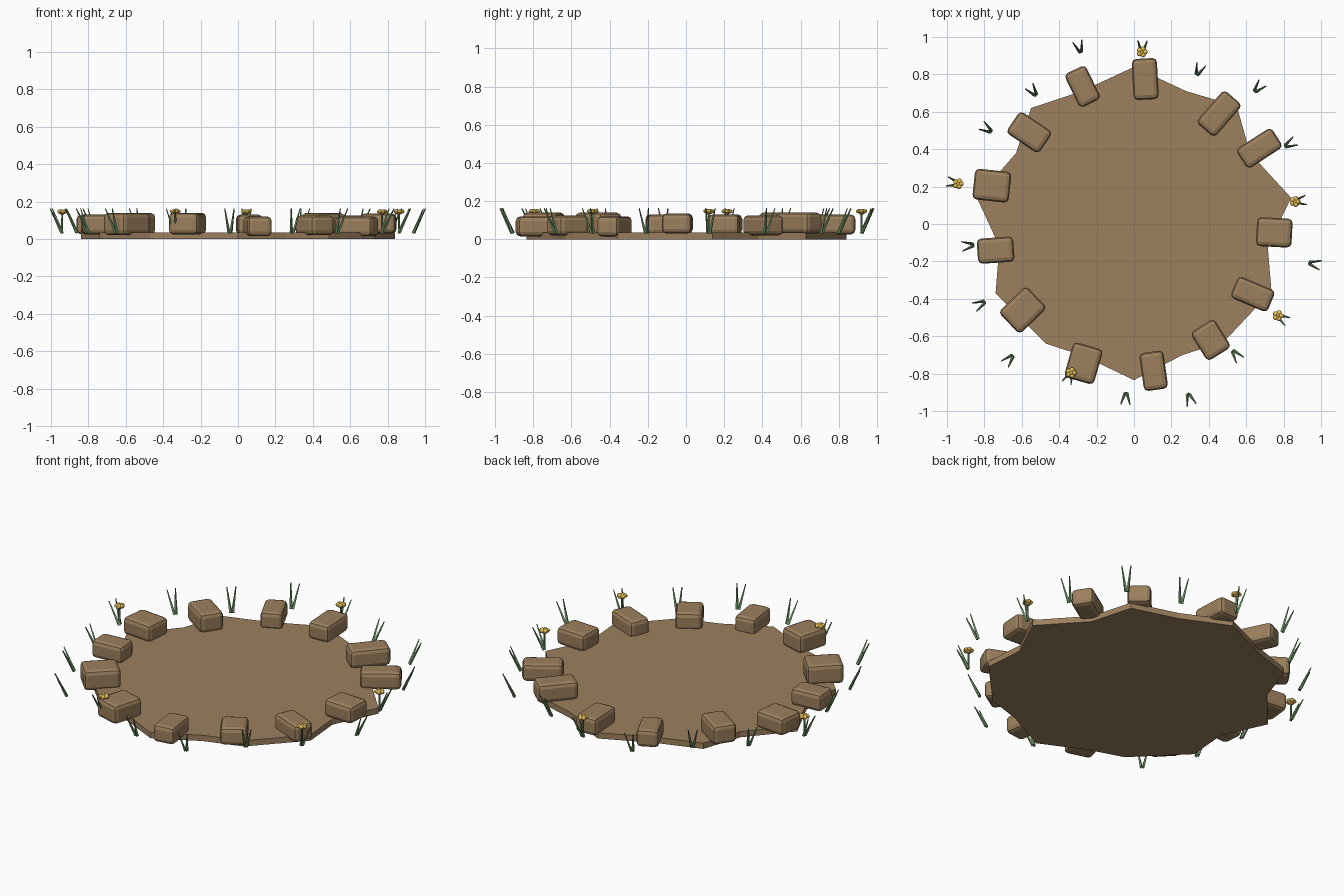
import bpy, bmesh, math
from mathutils import Vector, Matrix

if "Cube" in bpy.data.objects:
    bpy.data.objects.remove(bpy.data.objects["Cube"])

def material(name, rgb):
    m = bpy.data.materials.new(name)
    m.diffuse_color = (*rgb, 1)
    m.use_nodes = True
    m.node_tree.nodes["Principled BSDF"].inputs["Base Color"].default_value = m.diffuse_color
    return m

EARTH = material("earth brown", (0.332, 0.215, 0.110))
GREEN = material("grass green", (0.165, 0.315, 0.135))
YELLOW = material("flower yellow", (0.80, 0.55, 0.10))
ORANGE = material("flower orange", (0.68, 0.34, 0.08))

def finish(bm, name, mat):
    me = bpy.data.meshes.new(name)
    bmesh.ops.recalc_face_normals(bm, faces=bm.faces[:])
    bm.to_mesh(me)
    bm.free()
    me.materials.append(mat)
    ob = bpy.data.objects.new(name, me)
    bpy.context.collection.objects.link(ob)
    return ob

# Irregular 18-sided dirt slab
outline = [(.84, .14), (.62, .38), (.55, .63), (.28, .71), (0, .84), (-.28, .71),
           (-.55, .62), (-.63, .38), (-.84, .14), (-.72, -.12), (-.74, -.37),
           (-.47, -.64), (-.27, -.705), (0, -.835), (.26, -.70), (.48, -.63),
           (.735, -.36), (.715, -.12)]
bm = bmesh.new()
base = bm.faces.new([bm.verts.new((x, y, 0)) for x, y in outline])
top = bmesh.ops.extrude_face_region(bm, geom=[base])["geom"]
bmesh.ops.translate(bm, vec=(0, 0, .035),
                    verts=[g for g in top if isinstance(g, bmesh.types.BMVert)])
# keep the underside closed
if not any(all(v.co.z < .01 for v in f.verts) for f in bm.faces):
    bm.faces.new([v for v in bm.verts if v.co.z < .01])
finish(bm, "dirt_slab", EARTH)

# Ring of bevelled stones: x, y, radial length, width, radial angle, bottom, top
stones = [
    (.06, .775, .22, .135, 93, .025, .13), (-.275, .735, .20, .125, 116, .02, .125),
    (-.56, .49, .21, .14, 146, .025, .14), (-.76, .205, .195, .165, 174, .025, .13),
    (-.74, -.14, .195, .135, 184, .025, .13), (-.595, -.46, .205, .165, 224, .02, .14),
    (-.27, -.745, .195, .165, 254, .025, .14), (.105, -.785, .205, .13, 278, .015, .12),
    (.41, -.62, .18, .15, 302, .02, .125), (.635, -.375, .215, .125, 337, .015, .12),
    (.75, -.045, .19, .155, 357, .03, .135), (.67, .405, .225, .125, 33, .02, .125),
    (.455, .59, .23, .13, 49, .03, .14)]
for i, (x, y, l, w, a, z0, z1) in enumerate(stones):
    bm = bmesh.new()
    bmesh.ops.create_cube(bm, size=1)
    bmesh.ops.scale(bm, vec=(l, w, z1 - z0), verts=bm.verts)
    bmesh.ops.bevel(bm, geom=bm.edges[:], offset=.024, segments=2,
                    profile=.5, affect='EDGES')
    ob = finish(bm, f"border_stone_{i + 1}", EARTH)
    ob.location = (x, y, (z0 + z1) / 2)
    ob.rotation_euler.z = math.radians(a)

# Tapered blade or stem between two points
def spike(bm, p, q, r1, r2, sides):
    p, q = Vector(p), Vector(q)
    d = q - p
    mat = Matrix.Translation((p + q) / 2) @ d.to_track_quat('Z', 'Y').to_matrix().to_4x4()
    bmesh.ops.create_cone(bm, cap_ends=True, segments=sides, radius1=r1, radius2=r2,
                          depth=d.length, matrix=mat)

# Pair of blades leaning outward from the ring's centre
def blades(bm, x, y):
    o = Vector((x, y, 0)).normalized()
    t = Vector((-o.y, o.x, 0))
    b = Vector((x, y, .032))
    for s in (-1, 1):
        spike(bm, b + t * s * .005, b + o * .06 + t * s * .025 + Vector((0, 0, .13)),
              .009, .003, 4)

grass = [(-.285, .92), (-.525, .69), (-.765, .495), (-.86, -.112), (-.80, -.417),
         (-.65, -.705), (-.043, -.905), (.29, -.91), (.53, -.68), (.938, -.208),
         (.81, .417), (.647, .71), (.337, .80)]
for i, (x, y) in enumerate(grass):
    bm = bmesh.new()
    blades(bm, x, y)
    finish(bm, f"grass_tuft_{i + 1}", GREEN)

# Flattened faceted ball
def ball(bm, x, y, z, r, flat):
    bmesh.ops.create_icosphere(bm, subdivisions=2, radius=r,
                               matrix=Matrix.Translation((x, y, z)) @ Matrix.Diagonal((1, 1, flat, 1)))

# Small flowers: blades, stem, ring of petals and a centre
flowers = [(.043, .92), (-.94, .215), (.86, .12), (.77, -.49), (-.337, -.795)]
for i, (x, y) in enumerate(flowers):
    bm = bmesh.new()
    blades(bm, x, y)
    spike(bm, (x, y, .03), (x, y, .14), .006, .005, 5)
    finish(bm, f"flower_stem_{i + 1}", GREEN)
    bm = bmesh.new()
    for k in range(5):
        a = k * math.tau / 5
        ball(bm, x + .016 * math.cos(a), y + .016 * math.sin(a), .147, .014, .8)
    finish(bm, f"flower_petals_{i + 1}", YELLOW)
    bm = bmesh.new()
    ball(bm, x, y, .143, .018, .85)
    finish(bm, f"flower_centre_{i + 1}", ORANGE)
